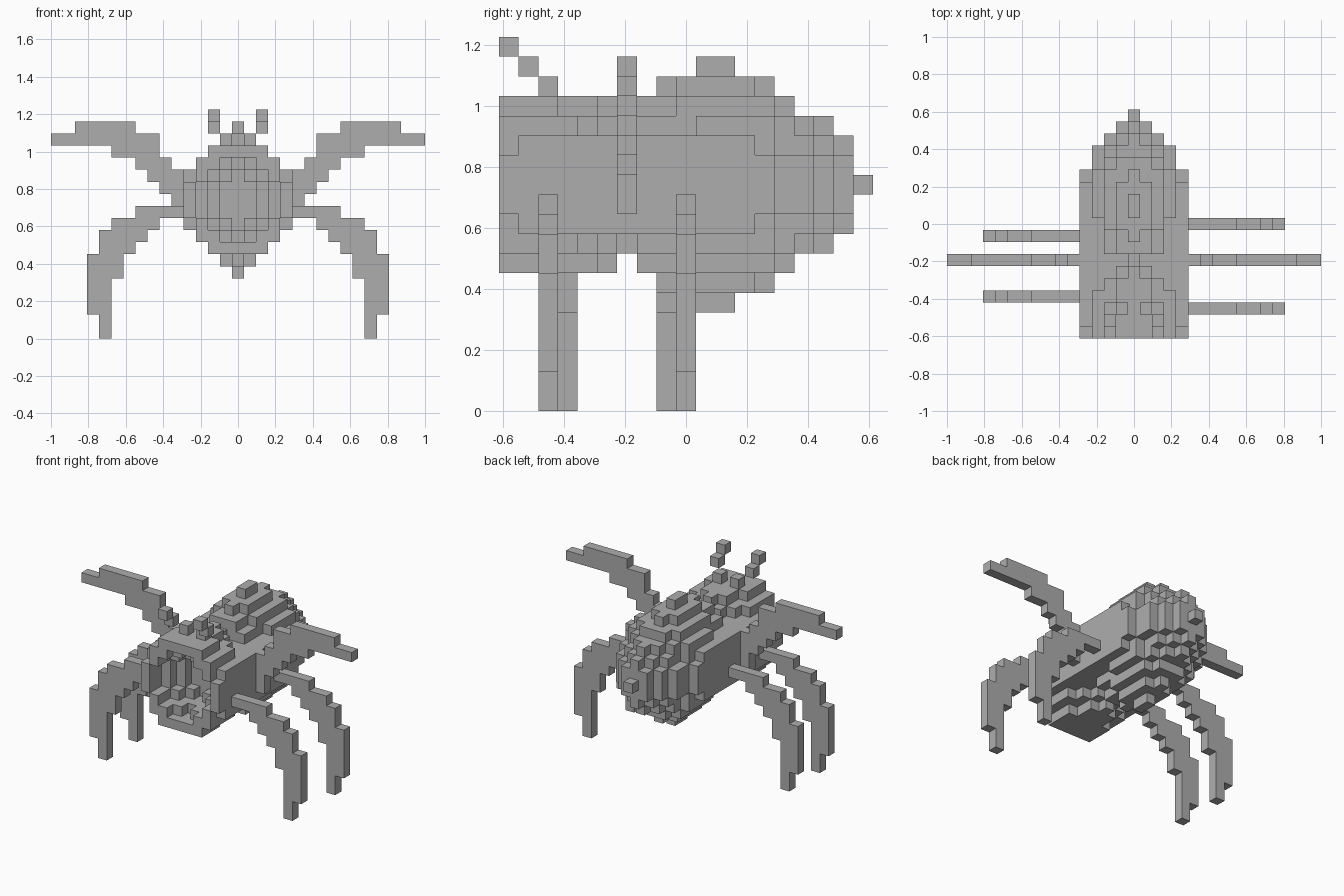
import bpy
import bmesh
from mathutils import Vector

UNIT = 2 / 31      # edge of one block
MID = 11           # height row of the body axis

cube = bpy.data.objects.get("Cube")
if cube:
    bpy.data.objects.remove(cube, do_unlink=True)

grey = bpy.data.materials.new("plain grey")
grey.use_nodes = True
grey.diffuse_color = (0.42, 0.42, 0.42, 1)
grey.node_tree.nodes["Principled BSDF"].inputs["Base Color"].default_value = (0.42, 0.42, 0.42, 1)


def build(name, cells):
    """Skin a set of (column, row, level) blocks with outward faces."""
    bm = bmesh.new()
    verts = {}

    def corner(p):
        key = tuple(round(c * 2) for c in p)
        if key not in verts:
            verts[key] = bm.verts.new((p.x * UNIT, (p.y - 9) * UNIT, (p.z + 0.5) * UNIT))
        return verts[key]

    for cell in cells:
        for axis in range(3):
            for sign in (-1, 1):
                n = Vector((0, 0, 0))
                n[axis] = sign
                if tuple(int(c + d) for c, d in zip(cell, n)) in cells:
                    continue
                u = Vector((0, 0, 0))
                u[(axis + 1) % 3] = 1
                v = n.cross(u)
                mid = Vector(cell) + n / 2
                bm.faces.new([corner(mid + (a * u + b * v) / 2)
                              for a, b in ((-1, -1), (1, -1), (1, 1), (-1, 1))])
    mesh = bpy.data.meshes.new(name)
    bm.to_mesh(mesh)
    bm.free()
    mesh.materials.append(grey)
    obj = bpy.data.objects.new(name, mesh)
    bpy.context.collection.objects.link(obj)
    return obj


def section(row, reach):
    """Symmetric slice: each digit is the half height at that distance from the centre."""
    return {(s * i, row, MID + t)
            for i, h in enumerate(reach) for s in (-1, 1)
            for t in range(-int(h), int(h) + 1)}


def limb(side, row, columns, start=5):
    """Flat limb made of (bottom, top) spans, stepping outwards from the body."""
    return {(side * (start + n), row, k)
            for n, (low, high) in enumerate(columns) for k in range(low, high + 1)}


# Body: open head, waist and rounded abdomen, front to back
slices = ["44431", "44432", "44432", "44332", "44322", "43222",
          "32222",
          "44322", "54322", "55422", "65432", "65432", "55432", "54431",
          "4431", "3321", "321", "21"]
body = set()
for row, reach in enumerate(slices):
    body |= section(row, reach)

# Bowl-shaped hollow in the front of the head
for row, reach in enumerate(["3321", "3221", "221", "21"]):
    body -= section(row, reach)
build("body", body)

# Stinger at the back
build("stinger", {(0, 18, MID)})

# Limb profiles
leg = [(10, 10), (10, 10), (9, 10), (8, 10), (7, 9), (5, 9), (0, 8), (2, 6)]
wing = [(10, 13), (12, 14), (13, 16), (14, 16), (15, 17), (15, 17),
        (16, 17), (16, 17), (16, 17), (16, 16), (16, 16)]

# Legs are staggered by one block between the sides
for label, side, front, back in (("left", 1, 2, 9), ("right", -1, 3, 8)):
    build("front_leg_" + label, limb(side, front, leg))
    build("back_leg_" + label, limb(side, back, leg))
    build("wing_" + label, limb(side, 6, wing))
    build("antenna_" + label, {(side, 2, 16), (2 * side, 1, 17), (2 * side, 0, 18)})
